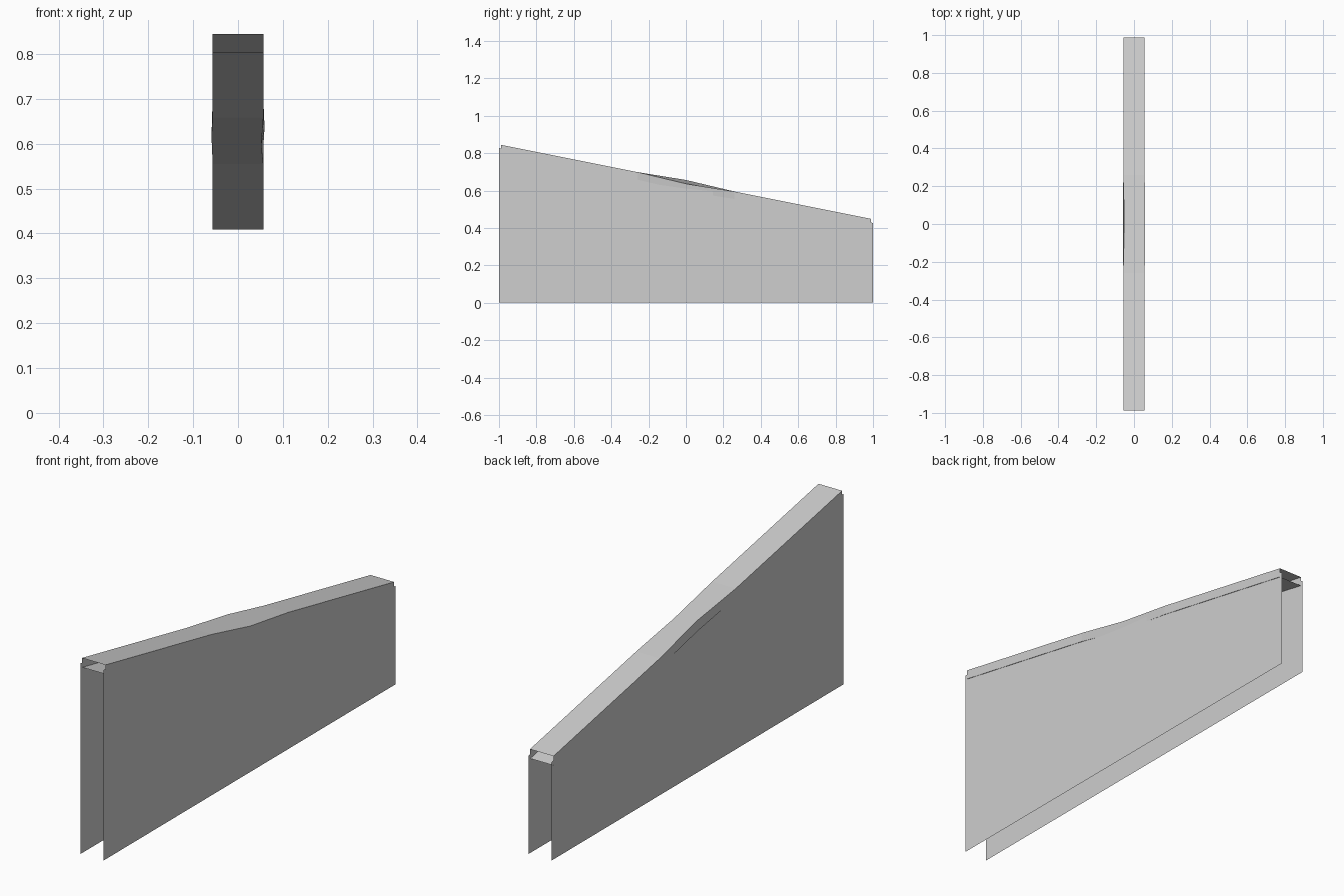
import bpy
import math

cube = bpy.data.objects.get("Cube")
if cube:
    bpy.data.objects.remove(cube, do_unlink=True)

HALF_WALL = 0.0545    # wall sheets sit just inside the rail
HALF_RAIL = 0.0565
HALF_HEIGHT = 0.02
END = 0.988
TWIST = 0.18

grey = bpy.data.materials.new("light_grey")
grey.use_nodes = True
colour = (0.62, 0.62, 0.62, 1)
grey.diffuse_color = colour
grey.node_tree.nodes["Principled BSDF"].inputs["Base Color"].default_value = colour


def slope(y):
    """Height of the rail's centre line along the wall."""
    return 0.6265 - 0.2 * y


def add_mesh(name, verts, faces):
    mesh = bpy.data.meshes.new(name)
    mesh.from_pydata(verts, [], faces)
    mesh.materials.append(grey)
    obj = bpy.data.objects.new(name, mesh)
    bpy.context.collection.objects.link(obj)
    return obj


# Two thin side walls, open between them
for name, side in (("left_wall", 1), ("right_wall", -1)):
    x = side * HALF_WALL
    outline = [(x, -1, 0), (x, 1, 0), (x, 1, slope(1)), (x, -1, slope(-1))]
    add_mesh(name, outline, [(0, 1, 2, 3) if side > 0 else (3, 2, 1, 0)])

# Open-ended square rail along the sloping top, twisted at its middle
verts, faces = [], []
stations = [(-END, 0), (-0.26, 0), (0, TWIST), (0.26, 0), (END, 0)]
for y, roll in stations:
    c, s = math.cos(roll), math.sin(roll)
    for sx, sz in ((-1, -1), (1, -1), (1, 1), (-1, 1)):
        x, z = sx * HALF_RAIL, sz * HALF_HEIGHT
        verts.append((x * c + z * s, y, slope(y) + z * c - x * s))
for ring in range(len(stations) - 1):
    for k in range(4):
        a, b = ring * 4 + k, ring * 4 + (k + 1) % 4
        faces.append((a, b, b + 4, a + 4))
add_mesh("top_rail", verts, faces)
